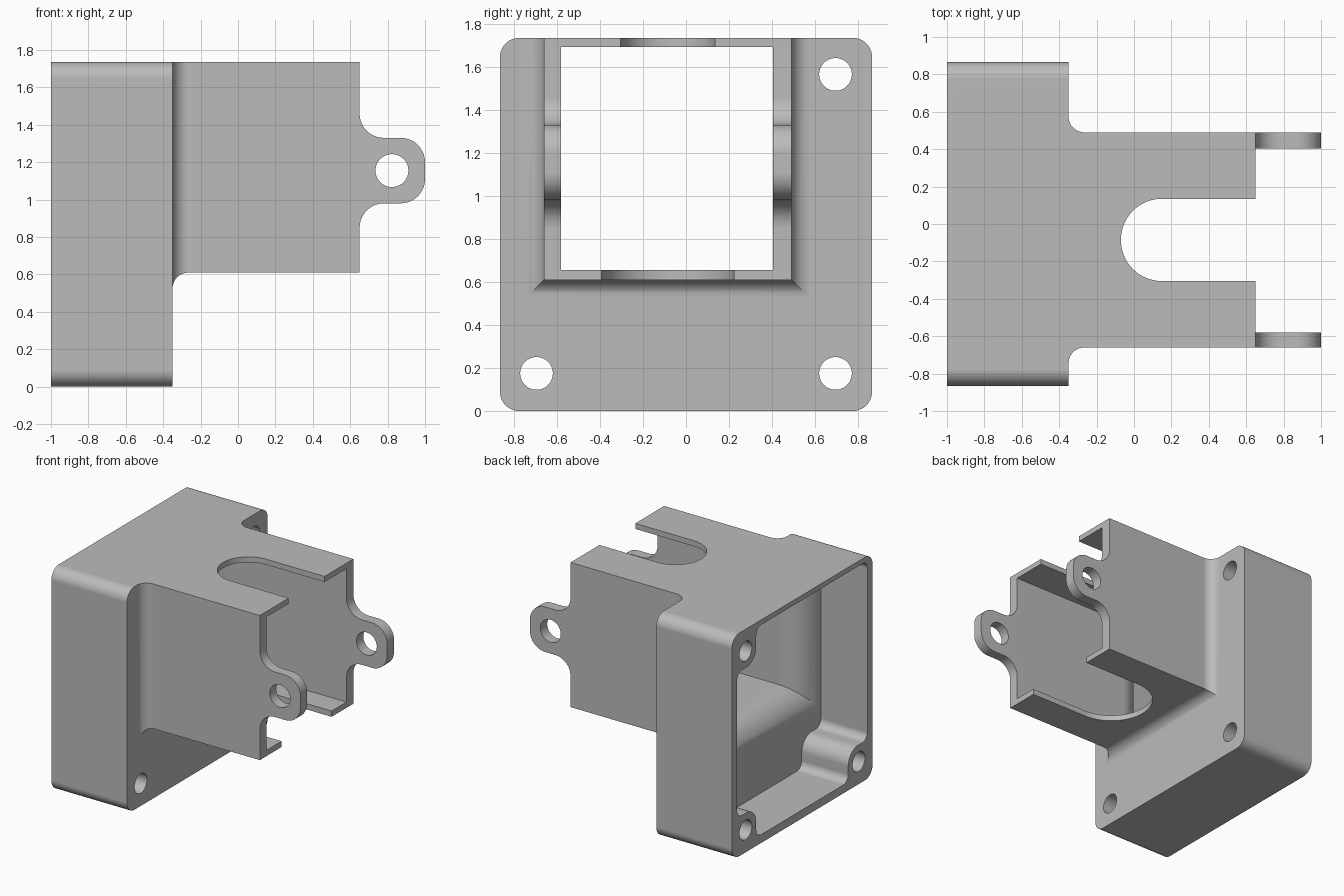
import bpy, bmesh, math
from mathutils import Vector

if "Cube" in bpy.data.objects:
    bpy.data.objects.remove(bpy.data.objects["Cube"])

gray = bpy.data.materials.new("plain_gray")
gray.use_nodes = True
gray.diffuse_color = (0.5, 0.5, 0.5, 1)
gray.node_tree.nodes["Principled BSDF"].inputs["Base Color"].default_value = (0.5, 0.5, 0.5, 1)


def rounded(corners, steps=10):
    """Profile from right-angled corners (a, b, radius)."""
    out = []
    for i, (a, b, r) in enumerate(corners):
        p = Vector((a, b))
        if r == 0:
            out.append(p)
            continue
        u = (Vector(corners[i - 1][:2]) - p).normalized()
        v = (Vector(corners[(i + 1) % len(corners)][:2]) - p).normalized()
        c = p + (u + v) * r
        for k in range(steps + 1):
            t = math.pi / 2 * k / steps
            out.append(c - v * r * math.cos(t) - u * r * math.sin(t))
    return out


def loft(name, sections):
    """Skin closed loops of 3D points and cap both ends."""
    bm = bmesh.new()
    loops = [[bm.verts.new(p) for p in s] for s in sections]
    n = len(loops[0])
    for low, high in zip(loops, loops[1:]):
        for i in range(n):
            j = (i + 1) % n
            bm.faces.new((low[i], low[j], high[j], high[i]))
    bm.faces.new(loops[0])
    bm.faces.new(loops[-1])
    bmesh.ops.recalc_face_normals(bm, faces=bm.faces[:])
    mesh = bpy.data.meshes.new(name)
    bm.to_mesh(mesh)
    bm.free()
    mesh.materials.append(gray)
    obj = bpy.data.objects.new(name, mesh)
    bpy.context.collection.objects.link(obj)
    return obj


def prism(name, profile, axis, lo, hi):
    place = {"x": lambda a, b, h: (h, a, b),
             "y": lambda a, b, h: (a, h, b),
             "z": lambda a, b, h: (a, b, h)}[axis]
    return loft(name, [[place(a, b, h) for a, b in profile] for h in (lo, hi)])


def circle(a, b, r, n=40):
    return [(a + r * math.cos(2 * math.pi * i / n), b + r * math.sin(2 * math.pi * i / n))
            for i in range(n)]


def flared_tube(name, y0, y1, z0, z1, start, bend, r, end):
    """Rectangular bar whose sides and floor flare out by radius r at its root."""
    steps = 10
    rings = [(start, r)]
    for k in range(steps + 1):
        t = math.pi / 2 * k / steps
        rings.append((bend + r * (1 - math.cos(t)), r * (1 - math.sin(t))))
    rings.append((end, 0))
    return loft(name, [[(x, y0 - o, z0 - o), (x, y1 + o, z0 - o), (x, y1 + o, z1), (x, y0 - o, z1)]
                       for x, o in rings])


def combine(target, tool, operation):
    mod = target.modifiers.new(tool.name, "BOOLEAN")
    mod.operation = operation
    mod.solver = "EXACT"
    mod.object = tool
    bpy.context.view_layer.update()
    result = target.evaluated_get(bpy.context.evaluated_depsgraph_get())
    mesh = bpy.data.meshes.new_from_object(result)
    target.modifiers.clear()
    target.data = mesh
    bpy.data.objects.remove(tool)


# Box with rounded long edges, and the sleeve growing out of it
W, H, R = 0.865, 1.735, 0.09
housing = prism("bracket_housing",
                rounded([(-W, 0, R), (W, 0, R), (W, H, R), (-W, H, R)]), "x", -1, -0.35)
combine(housing, flared_tube("sleeve", -0.66, 0.49, 0.61, H, -0.45, -0.35, 0.085, 1.05), "UNION")

# Box cavity, leaving three screw bosses in the corners
B, F = 0.06, 0.12
cavity = [(-0.8, 1.697, B), (0.565, 1.697, B), (0.565, 1.435, F), (0.8, 1.435, B),
          (0.8, 0.305, B), (0.565, 0.305, F), (0.565, 0.065, B),
          (-0.565, 0.065, B), (-0.565, 0.305, F), (-0.8, 0.305, B)]
cutters = [prism("cavity", rounded(cavity), "x", -1.1, -0.6)]

# Passage through the sleeve, widening towards the cavity
cutters.append(flared_tube("passage", -0.58, 0.405, 0.655, 1.692, -0.602, -0.6, 0.215, 1.2))

# Trim the sleeve end, leaving a rounded lug on each side wall
L = 0.13
lug_trim = [(0.65, 1.9, 0), (0.65, 1.33, L), (1, 1.33, L), (1, 0.98, L), (0.65, 0.98, L),
            (0.65, 0.4, 0), (1.2, 0.4, 0), (1.2, 1.9, 0)]
cutters.append(prism("lug_trim", rounded(lug_trim), "y", -1, 1))
cutters.append(prism("lug_hole", circle(0.823, 1.155, 0.088), "y", -1, 1))

# Round-ended slots in the roof and floor of the sleeve
for name, r, lo, hi in (("roof_slot", 0.22, 1.6, 1.8), ("floor_slot", 0.307, 0.5, 0.75)):
    c, q = -0.085, r * 0.995
    slot = [(1.2, c - r, 0), (0.15 - r, c - r, q), (0.15 - r, c + r, q), (1.2, c + r, 0)]
    cutters.append(prism(name, rounded(slot, 16), "z", lo, hi))

# Screw holes
for y, z in ((-0.695, 0.175), (0.695, 0.175), (0.695, 1.565)):
    cutters.append(prism("screw_hole", circle(y, z, 0.076), "x", -1.2, -0.2))

for cutter in cutters:
    combine(housing, cutter, "DIFFERENCE")

# Smooth rounded surfaces, crisp edges
bpy.ops.object.select_all(action="DESELECT")
housing.select_set(True)
bpy.context.view_layer.objects.active = housing
bpy.ops.object.shade_smooth_by_angle(angle=math.radians(30))
weighted = housing.modifiers.new("even_shading", "WEIGHTED_NORMAL")
weighted.keep_sharp = True
